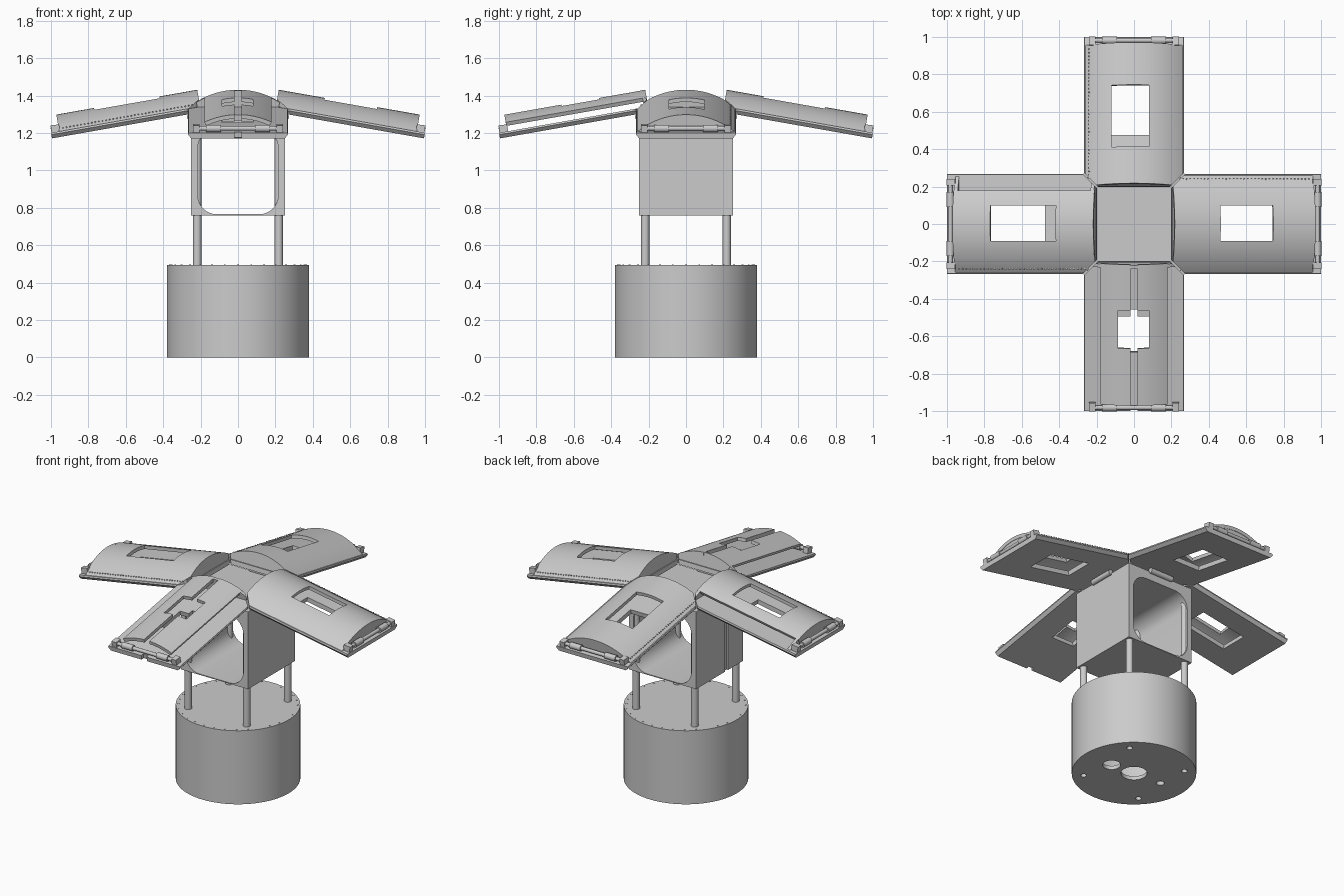
import bpy, bmesh
from math import sin, cos, pi, radians, sqrt, asin
from mathutils import Matrix, Vector

if "Cube" in bpy.data.objects:
    bpy.data.objects.remove(bpy.data.objects["Cube"])

I = Matrix.Identity(4)


def finish(name, bm):
    bmesh.ops.recalc_face_normals(bm, faces=bm.faces)
    me = bpy.data.meshes.new(name)
    bm.to_mesh(me)
    bm.free()
    ob = bpy.data.objects.new(name, me)
    bpy.context.collection.objects.link(ob)
    return ob


def prism(name, pts, a, b, m=I, mitre=False, spin=0.0):
    """Extrude a (y, z) profile along x from a to b; optionally mitre the inner corners."""
    bm = bmesh.new()
    n = len(pts)
    lo = [bm.verts.new((a, y, z)) for y, z in pts]
    hi = [bm.verts.new((b, y, z)) for y, z in pts]
    bm.faces.new(lo)
    bm.faces.new(hi[::-1])
    for i in range(n):
        j = (i + 1) % n
        bm.faces.new((lo[i], lo[j], hi[j], hi[i]))
    bm.transform(m)
    if mitre:
        for s in (-1, 1):
            bmesh.ops.bisect_plane(bm, geom=bm.verts[:] + bm.edges[:] + bm.faces[:],
                                   plane_co=(0.006, 0, 0), plane_no=(-1, s, 0), clear_outer=True)
            bmesh.ops.holes_fill(bm, edges=[e for e in bm.edges if e.is_boundary], sides=0)
    bm.transform(Matrix.Rotation(spin, 4, 'Z'))
    return finish(name, bm)


def rect(y0, y1, z0, z1):
    return [(y0, z0), (y1, z0), (y1, z1), (y0, z1)]


def cylinders(name, spots, r, h, m=I, seg=24):
    """Cylinders of height h centred on each spot, in one mesh."""
    bm = bmesh.new()
    for p in spots:
        bmesh.ops.create_cone(bm, cap_ends=True, segments=seg, radius1=r, radius2=r, depth=h,
                              matrix=m @ Matrix.Translation(p))
    return finish(name, bm)


def cut(ob, cutter):
    mod = ob.modifiers.new("cut", 'BOOLEAN')
    mod.operation = 'DIFFERENCE'
    mod.solver = 'EXACT'
    mod.object = cutter
    bpy.context.view_layer.objects.active = ob
    bpy.ops.object.modifier_apply(modifier=mod.name)
    bpy.data.objects.remove(cutter)


# Round hollow base with holes in its underside
base = cylinders("base_drum", [(0, 0, 0.2475)], 0.38, 0.495, seg=96)
cut(base, cylinders("hollow", [(0, 0, 0.2475)], 0.35, 0.445, seg=96))
corners = [(x, y) for x in (-0.218, 0.218) for y in (-0.218, 0.218)]
for r, spots in ((0.08, [(0, 0)]), (0.055, [(0.17, -0.01)]), (0.025, [(-0.2, 0.01)]), (0.018, corners)):
    cut(base, cylinders("hole", [(x, y, 0) for x, y in spots], r, 0.1))
cylinders("lid_screws", [(0.363 * cos(i * pi / 16), 0.363 * sin(i * pi / 16), 0.495) for i in range(32)],
          0.005, 0.004, seg=8)

# Corner rods running up through the box
cylinders("corner_rods", [(x, y, 0.855) for x, y in corners], 0.022, 0.77)

# Box with a rounded tunnel from front to back
box = prism("box_body", rect(-0.25, 0.25, 0.76, 1.28), -0.25, 0.25)
R, W, Z0, Z1 = 0.1, 0.215, 0.766, 1.22
tunnel = []
for k, (sx, z) in enumerate(((1, Z0 + R), (1, Z1 - R), (-1, Z1 - R), (-1, Z0 + R))):
    for i in range(9):
        t = (k - 1) * pi / 2 + i * pi / 16
        tunnel.append((sx * (W - R) + R * cos(t), z + R * sin(t)))
cut(box, prism("tunnel", tunnel, -0.5, 0.5, spin=pi / 2))
cut(box, prism("side_groove", rect(-0.09, -0.06, 0.7, 1.4), -0.3, -0.238))

# Four panels: flat slab, arched cover, end plates and hinges
TILT = Matrix.Translation((0.197, 0, 1.312)) @ Matrix.Rotation(radians(10), 4, 'Y')
ACROSS = Matrix.Rotation(pi / 2, 4, 'X')
HALF, LIP, TOP = 0.258, 0.03, 0.121
SAG = TOP - LIP
ARC = (HALF ** 2 + SAG ** 2) / (2 * SAG)


def arc(v0, v1, drop=0.0, n=20):
    r = ARC - drop
    a0, a1 = asin(v0 / ARC), asin(v1 / ARC)
    return [(r * sin(a0 + (a1 - a0) * i / n), TOP - ARC + r * cos(a0 + (a1 - a0) * i / n))
            for i in range(n + 1)]


# name, angle, cover strips, cover window length, slab window length, window width, outer plate, studs
full = [(-HALF, HALF)]
panels = [
    ("right", 0, full, (0.25, 0.535), (0.25, 0.56), (-0.09, 0.10), True, True),
    ("back", 90, full, (0.20, 0.535), (0.277, 0.56), (-0.08, 0.12), True, True),
    ("left", 180, [(-0.18, HALF)], (0.205, 0.56), (0.277, 0.60), (-0.10, 0.09), True, True),
    ("front", 270, [(-0.18, -0.02), (0.02, 0.18)], (0.25, 0.455), (0.297, 0.49), (-0.085, 0.08), False, False),
]
for name, deg, strips, cw, sw, wv, plate, studs in panels:
    spin = radians(deg)
    S = Matrix.Rotation(spin, 4, 'Z')

    def part(label, pts, a, b):
        return prism(f"{name}_{label}", pts, a, b, TILT, True, spin)

    def window(u):
        return part("cutter", rect(wv[0], wv[1], -0.1, 0.3), u[0], u[1])

    slab = part("panel_slab", [(-0.25, 0), (0.25, 0), (0.268, 0.02), (0.265, LIP), (-0.265, LIP), (-0.268, 0.02)],
                0, 0.81)
    cut(slab, window(sw))
    if name == "front":
        cut(slab, part("slot", rect(-0.02, 0.02, -0.1, 0.2), 0.26, 0.31))
        cut(slab, part("notch", rect(-0.02, 0.02, -0.1, 0.2), 0.79, 0.9))
    for k, (v0, v1) in enumerate(strips):
        cover = part(f"panel_cover_{k + 1}", arc(v0, v1) + arc(v0, v1, 0.022)[::-1], 0, 0.765)
        cut(cover, window(cw))

    # Arched end plates
    part("inner_plate", arc(-0.255, 0.255), 0.003, 0.022)
    if plate:
        part("outer_plate", arc(-0.255, 0.255), 0.743, 0.762)

    # Hinge bars and end blocks
    M = S @ TILT
    cylinders(f"{name}_outer_hinge", [(0.788, 0.05, z) for z in (-0.13, 0.13)], 0.02, 0.08, M @ ACROSS, 16)
    cylinders(f"{name}_outer_hinge_pin", [(0.788, 0.05, 0)], 0.012, 0.44, M @ ACROSS, 16)
    for s in (-1, 1):
        part("end_block", rect(*sorted((s * 0.205, s * 0.24)), 0.02, 0.068), 0.76, 0.806)
    cylinders(f"{name}_inner_hinge", [(0.255, 1.285, 0)], 0.018, 0.17, S @ ACROSS, 16)

    # Row of tiny studs along one side
    if studs:
        cylinders(f"{name}_studs", [(0.04 + i * 0.0195, 0.24, 0.045) for i in range(37)], 0.004, 0.006, M, 6)

# Smooth curved faces, keep hard edges
bpy.ops.object.select_all(action='SELECT')
bpy.ops.object.shade_smooth_by_angle(angle=radians(30))
